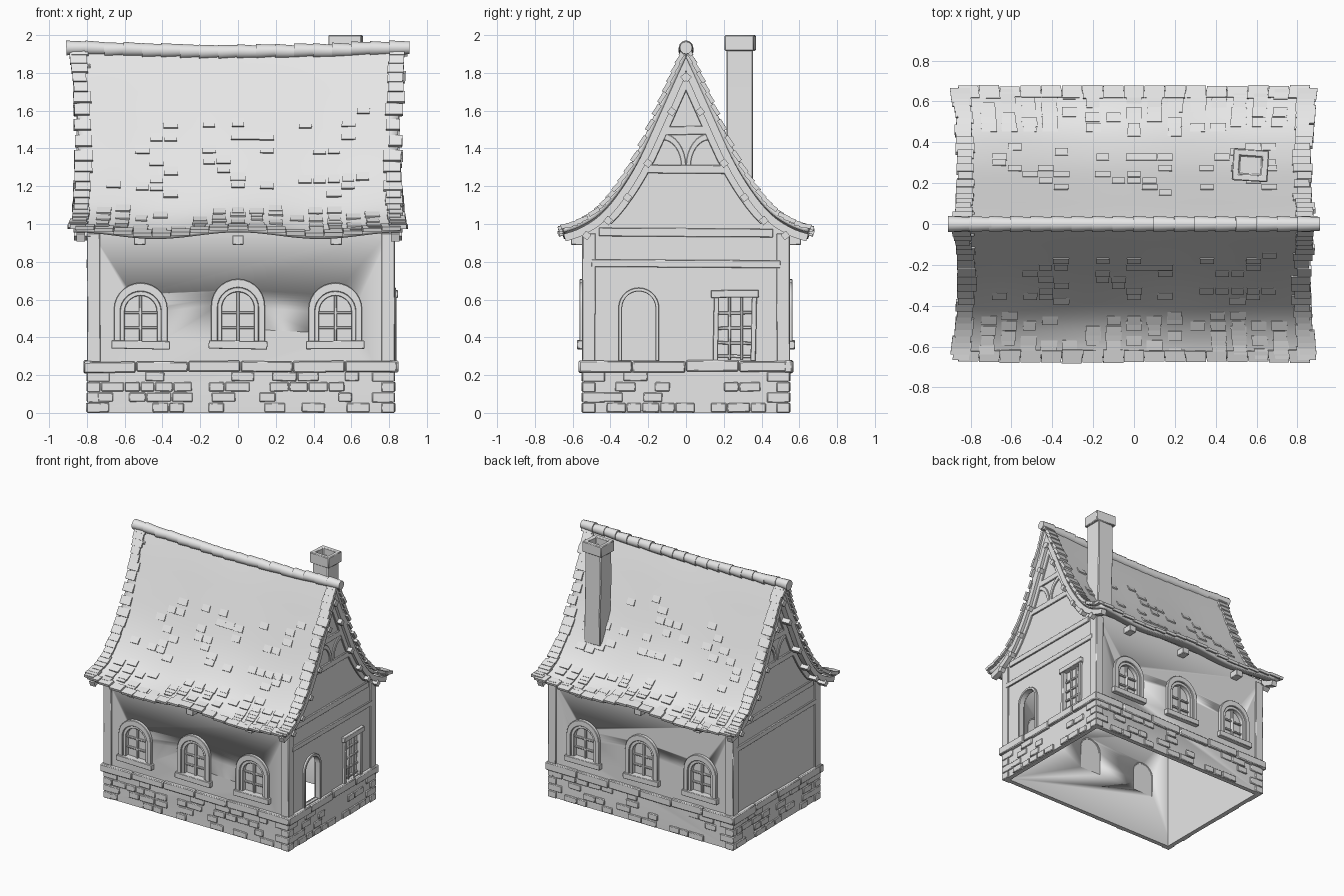
import bpy, bmesh, math, random
from mathutils import Matrix, Vector

random.seed(4)
R = random.uniform
if "Cube" in bpy.data.objects:
    bpy.data.objects.remove(bpy.data.objects["Cube"])

stone = bpy.data.materials.new("plain grey")
stone.use_nodes = True
GREY = (0.8, 0.8, 0.8, 1)
stone.diffuse_color = GREY
stone.node_tree.nodes["Principled BSDF"].inputs["Base Color"].default_value = GREY


def finish(bm, name, bevel=0):
    bmesh.ops.recalc_face_normals(bm, faces=bm.faces[:])
    me = bpy.data.meshes.new(name)
    bm.to_mesh(me)
    bm.free()
    ob = bpy.data.objects.new(name, me)
    bpy.context.collection.objects.link(ob)
    me.materials.append(stone)
    bpy.ops.object.select_all(action='DESELECT')
    ob.select_set(True)
    bpy.context.view_layer.objects.active = ob
    bpy.ops.object.shade_smooth_by_angle(angle=math.radians(35))
    if bevel:
        mod = ob.modifiers.new("worn_edges", 'BEVEL')
        mod.width = bevel
        mod.segments = 1
    return ob


def slab(bm, M, size):
    bmesh.ops.create_cube(bm, size=1, matrix=M @ Matrix.Diagonal((*size, 1)))


# Wall frames: u runs along the wall, z up, d out of the wall
def frame(angle, dist):
    rot = Matrix.Rotation(math.radians(angle), 4, 'Z')
    return rot @ Matrix.Translation((0, -dist, 0))


FRONT, RIGHT, BACK, LEFT = (frame(a, d) for a, d in
                            ((0, .54), (90, .82), (180, .54), (270, .79)))
SPAN = [(FRONT, -.79, .82), (RIGHT, -.54, .54), (BACK, -.82, .79), (LEFT, -.54, .54)]


def block(bm, M, u0, u1, z0, z1, d0, d1, tilt=0):
    mid = Matrix.Translation(((u0 + u1) / 2, -(d0 + d1) / 2, (z0 + z1) / 2))
    slab(bm, M @ mid @ Matrix.Rotation(tilt, 4, 'Y'), (u1 - u0, d1 - d0, z1 - z0))


def band(bm, M, a, b, d0, d1):
    rings = [[bm.verts.new(M @ Vector((u, -d, z))) for (u, z), d in
              ((p, d0), (p, d1), (q, d1), (q, d0))] for p, q in zip(a, b)]
    for r, s in zip(rings, rings[1:]):
        for i in range(4):
            j = (i + 1) % 4
            bm.faces.new((r[i], r[j], s[j], s[i]))
    bm.faces.new(rings[0])
    bm.faces.new(rings[-1][::-1])


def prism(bm, M, outline, d0, d1):
    near, far = ([bm.verts.new(M @ Vector((u, -d, z))) for u, z in outline] for d in (d0, d1))
    bm.faces.new(near)
    bm.faces.new(far[::-1])
    for i in range(len(near)):
        j = (i + 1) % len(near)
        bm.faces.new((near[i], near[j], far[j], far[i]))


def arch(u, r, z0, spring):
    arc = [(u + r * math.cos(math.pi * i / 14), spring + r * math.sin(math.pi * i / 14))
           for i in range(15)]
    return [(u + r, z0)] + arc + [(u - r, z0)]


# Roof profile: steep at the ridge, flaring at the eaves
KEYS = [Vector(p) for p in ((0, 1.93), (.07, 1.78), (.15, 1.6), (.27, 1.34),
                            (.375, 1.17), (.47, 1.06), (.57, .995), (.655, .965))]


def profile(t):
    f = max(0, min(t, 1)) * (len(KEYS) - 1)
    i = min(int(f), len(KEYS) - 2)
    f -= i
    b, c = KEYS[i], KEYS[i + 1]
    a = KEYS[i - 1] if i else 2 * b - c
    d = KEYS[i + 2] if i + 2 < len(KEYS) else 2 * c - b
    return b + .5 * f * (c - a + f * (2 * a - 5 * b + 4 * c - d + f * (3 * (b - c) + d - a)))


def under(t, depth):
    g = (profile(t + .01) - profile(t - .01)).normalized()
    return profile(t) + Vector((g.y, -g.x)) * depth


def roof_point(u, t, side):
    p = profile(t)
    sag = (1 - t) * .03 * (u * u - .4) + t * .018 * math.cos(math.tau * u)
    return Vector((u * (.87 - .025 * math.sin(math.pi * t)), side * p.x, p.y + sag))


# Walls with door and window openings
ARCHED = [(M, u, s) for M in (FRONT, BACK) for u, s in ((-.515, 0), (0, .02), (.515, 0))]
cut = bmesh.new()
for M, u, s in ARCHED:
    prism(cut, M, arch(u, .095, .37, .535 + s), -.2, .1)
prism(cut, RIGHT, arch(-.25, .09, .28, .555), -.2, .1)
prism(cut, RIGHT, [(.165, .28), (.355, .28), (.355, .62), (.165, .62)], -.2, .1)
cutter = finish(cut, "opening_cutter")
cutter.hide_render = True

slope = [under(i / 24, .025) for i in range(25)]
slope = [p for p in slope if 0 < p.x < .53]
top = slope[0].y + .04
outline = [(-.54, 0), (.54, 0), (.54, .97)] + [(p.x, p.y) for p in slope[::-1]]
outline += [(0, top)] + [(-p.x, p.y) for p in slope] + [(-.54, .97)]
for name, (M, u0, u1) in zip(("front_wall", "right_wall", "back_wall", "left_wall"), SPAN):
    bm = bmesh.new()
    if M in (RIGHT, LEFT):
        prism(bm, M, outline, -.035, 0)
    else:
        block(bm, M, u0, u1, 0, .98, -.035, 0)
    wall = finish(bm, name)
    if M is not LEFT:
        mod = wall.modifiers.new("openings", 'BOOLEAN')
        mod.operation, mod.object, mod.solver = 'DIFFERENCE', cutter, 'EXACT'
        bpy.ops.object.modifier_apply(modifier=mod.name)
bpy.data.objects.remove(cutter)

# Stone base with raised bricks, corner stones and a ledge
bricks, ledge = bmesh.new(), bmesh.new()
for M, u0, u1 in SPAN:
    for row in range(4):
        z, u = row * .055, u0 + R(.01, .1)
        while u < u1 - .12:
            w = R(.07, .13)
            if random.random() < .55:
                block(bricks, M, u, u + w, z + .004, z + .052, -.01, R(.007, .014), R(-.03, .03))
            u += w + .006
        w = (.06, .11)[row % 2]
        for a, b in ((u0 - .01, u0 + w), (u1 - w, u1 + .01)):
            block(bricks, M, a, b, z, z + .053, -.01, .01)
    n = round((u1 - u0) / .29)
    step = (u1 - u0 + .05) / n
    for i in range(n):
        a = u0 - .025 + i * step
        block(ledge, M, a, a + step - .004, .215 + R(-.005, .005), .275 + R(-.005, .005),
              -.02, R(.02, .03), R(-.012, .012))
finish(bricks, "base_bricks", .004)
finish(ledge, "base_ledge", .006)

# Arched windows: frames, panes, bars and sills
frames, panes = bmesh.new(), bmesh.new()
for M, u, s in ARCHED:
    sp = .535 + s
    band(frames, M, arch(u, .108, .37, sp), arch(u, .142, .37, sp + .012), -.01, .024)
    band(frames, M, arch(u, .085, .37, sp), arch(u, .11, .37, sp), -.03, .012)
    block(frames, M, u - .155, u + .155, .338, .382, -.02, .036, R(-.02, .02))
    prism(panes, M, arch(u, .096, .37, sp), -.028, -.02)
    block(frames, M, u - .008, u + .008, .37, sp + .09, -.024, -.004)
    for z in (.45, .53):
        block(frames, M, u - .09, u + .09, z - .007, z + .007, -.024, -.006)

# Doorway and square window on the right wall
band(frames, RIGHT, arch(-.25, .088, .275, .555), arch(-.25, .108, .275, .555), -.03, .016)
block(panes, RIGHT, .16, .36, .28, .63, -.028, -.02)
for a, b in ((.145, .172), (.345, .372)):
    block(frames, RIGHT, a, b, .275, .62, -.02, .018, .02)
block(frames, RIGHT, .132, .385, .61, .65, -.02, .026, -.01)
for u in (.23, .295):
    block(frames, RIGHT, u - .007, u + .007, .28, .62, -.024, -.004)
for z in (.3, .37, .45, .53):
    block(frames, RIGHT, .16, .36, z - .008, z + .008, -.024, -.006, R(-.03, .03))
finish(frames, "window_and_door_frames", .003)
finish(panes, "window_panes")

# Timber frame: posts, beams and gable braces
timber = bmesh.new()
for M, u0, u1 in SPAN:
    for a, b in ((u0 - .008, u0 + .06), (u1 - .06, u1 + .008)):
        block(timber, M, a, b, .27, .95, -.01, .01, R(-.006, .006))
for M in (RIGHT, LEFT):
    for z, w, h in ((.79, .5, .04), (.955, .46, .045), (1.29, .265, .045), (1.495, .18, .045)):
        block(timber, M, -w, w, z - h / 2, z + h / 2, -.01, .012, R(-.008, .008))
    for side in (-1, 1):
        arcs = [[(side * (.125 - r * math.cos(a * math.pi / 16)),
                  1.305 + r * 1.4 * math.sin(a * math.pi / 16)) for a in range(9)]
                for r in (.1, .125)]
        band(timber, M, *arcs, -.01, .01)
        rake = [[(side * p.x, p.y) for p in (under(i / 20, d) for i in range(1, 15))]
                for d in (.05, .095)]
        band(timber, M, *rake, -.01, .012)
for M in (FRONT, BACK):
    for u in (-.52, 0, .52):
        block(timber, M, u - .03, u + .03, .89, .94, -.02, .07)
finish(timber, "timber_frame", .003)

# Roof shell
roof = bmesh.new()
NU, NT = 32, 24
for side in (-1, 1):
    grid = [[roof.verts.new(roof_point(i / NU * 2 - 1, j / NT, side)) for i in range(NU + 1)]
            for j in range(NT + 1)]
    for r, s in zip(grid, grid[1:]):
        for i in range(NU):
            roof.faces.new((r[i], r[i + 1], s[i + 1], s[i]))
bmesh.ops.remove_doubles(roof, verts=roof.verts[:], dist=.0005)
bmesh.ops.recalc_face_normals(roof, faces=roof.faces[:])
if sum(f.normal.z for f in roof.faces) < 0:
    bmesh.ops.reverse_faces(roof, faces=roof.faces[:])
shell = finish(roof, "roof")
mod = shell.modifiers.new("thickness", 'SOLIDIFY')
mod.thickness, mod.offset = .028, -1

# Barge boards and purlin ends under the roof edges
boards = bmesh.new()
for M, reach in ((RIGHT, .035), (LEFT, .065)):
    for side in (-1, 1):
        strip = [[(side * max(p.x, 0), p.y) for p in (under(i / 24, d) for i in range(25))]
                 for d in (.02, .06)]
        band(boards, M, *strip, reach - .045, reach)
        for t in (.12, .27, .42, .56, .7, .84):
            p = under(t, .07)
            block(boards, M, side * p.x - .018, side * p.x + .018, p.y - .018, p.y + .018,
                  -.01, reach + .012, side * .9)
finish(boards, "barge_boards")

# Roof tiles: verge rows, eave rows and scattered clusters
tiles = bmesh.new()


def tile(u, t, side, w, length, thick, tilt=.1):
    p = roof_point(u, t, side)
    down = (roof_point(u, t + .02, side) - roof_point(u, t - .02, side)).normalized()
    out = Vector((1, 0, 0)).cross(down) * side
    down = (down + out * tilt).normalized()
    out = Vector((1, 0, 0)).cross(down) * side
    M = Matrix.Translation(p) @ Matrix((Vector((1, 0, 0)), down, out)).transposed().to_4x4()
    slab(tiles, M, (w, length, thick))


for side in (-1, 1):
    for end in (-1, 1):
        for i in range(22):
            tile(end * R(.965, .985), (i + .6) / 22.5, side, R(.07, .1), .064, .022, .14)
    for i in range(17):
        tile((i - 8) / 8.6, .985, side, .098, R(.05, .07), .02, .03)
    for c in (-.6, 0, .6):
        for lo, hi, n in ((.3, .56, 14), (.66, .97, 26)):
            for _ in range(n):
                u = c + round(R(-2.5, 2.5)) * .09 * (1 if lo < .5 else 1.3)
                row = round(R(lo, hi) * 28) / 28
                tile(u, row, side, R(.06, .08), .05, .014, .12)
finish(tiles, "roof_tiles")

# Ridge caps
ridge = bmesh.new()
for i in range(18):
    x = (i - 8.5) * .1005
    M = Matrix.Translation((x, 0, 1.912 + .026 * (x / .9) ** 2 + R(-.003, .003)))
    M = M @ Matrix.Rotation(math.pi / 2 + R(-.04, .04), 4, 'Y')
    bmesh.ops.create_cone(ridge, cap_ends=True, segments=12, radius1=.039, radius2=.033,
                          depth=.11, matrix=M)
finish(ridge, "ridge_caps")

# Chimney: leaning shaft with a hollow cap
shaft = bmesh.new()
left = [(.505, 1.2), (.51, 1.45), (.5, 1.7), (.505, 1.94)]
right = [(.65, 1.2), (.645, 1.45), (.64, 1.7), (.64, 1.94)]
band(shaft, Matrix.Identity(4), left, right, -.355, -.215)
finish(shaft, "chimney_shaft", .006)
cap = bmesh.new()
slab(cap, Matrix.Translation((.57, .287, 1.958)) @ Matrix.Rotation(-.06, 4, 'Z'), (.175, .155, .084))
lid = max(cap.faces, key=lambda f: f.calc_center_median().z)
bmesh.ops.inset_region(cap, faces=[lid], thickness=.045)
hole = bmesh.ops.extrude_face_region(cap, geom=[lid])["geom"]
bmesh.ops.delete(cap, geom=[lid], context='FACES_ONLY')
bmesh.ops.translate(cap, vec=(0, 0, -.06), verts=[g for g in hole if isinstance(g, bmesh.types.BMVert)])
finish(cap, "chimney_cap", .005)
